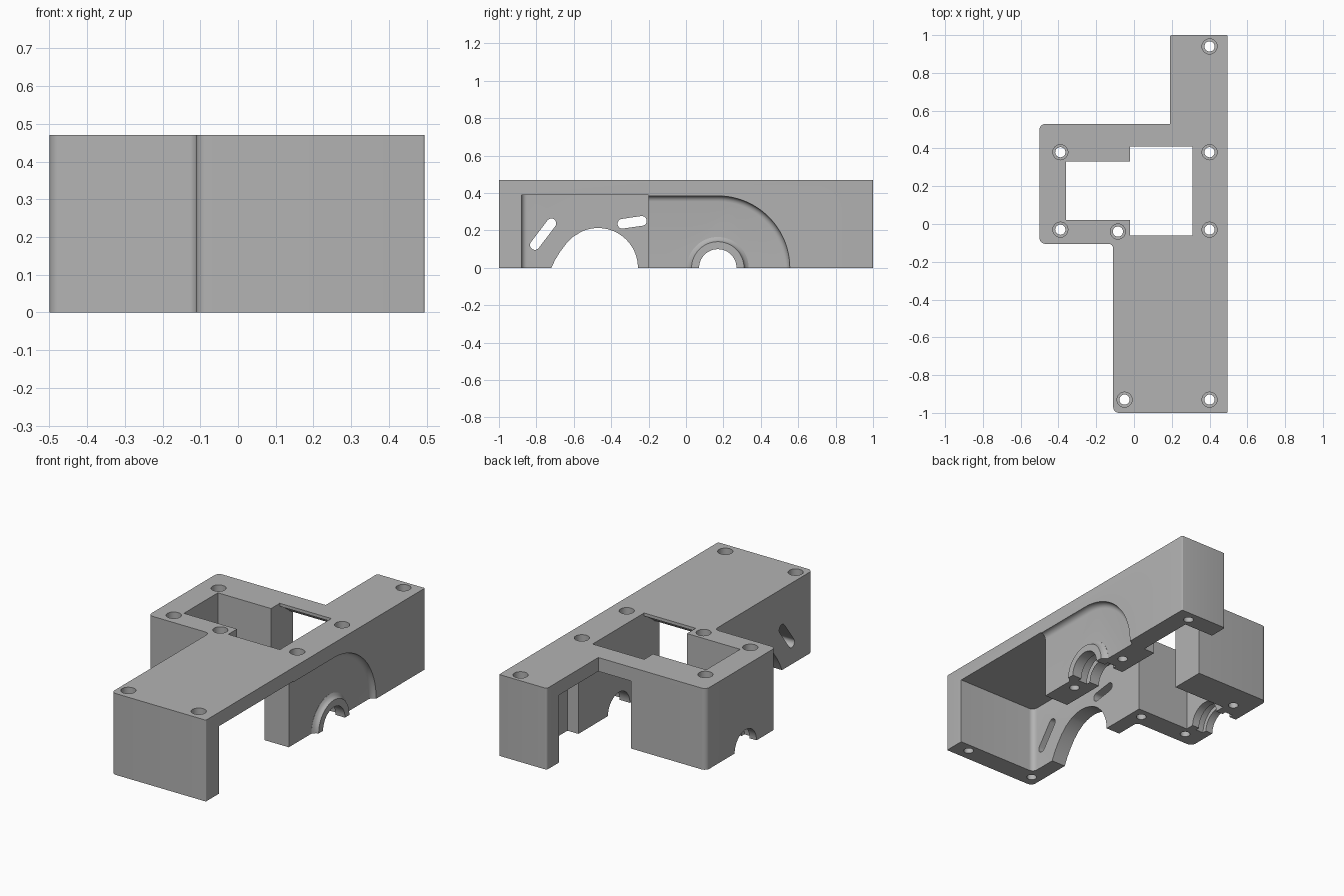
import bpy, bmesh, math
from mathutils import Vector

if "Cube" in bpy.data.objects:
    bpy.data.objects.remove(bpy.data.objects["Cube"], do_unlink=True)

grey = bpy.data.materials.new("light grey")
grey.use_nodes = True
COL = (0.45, 0.45, 0.45, 1)
grey.diffuse_color = COL
grey.node_tree.nodes["Principled BSDF"].inputs["Base Color"].default_value = COL

H = 0.47          # casing height
AXLE_Y = 0.17     # bearing centre


def rounded(corners, steps=6):
    """Plan outline from (x, y, radius) corners."""
    pts, n = [], len(corners)
    for i, (x, y, r) in enumerate(corners):
        p = Vector((x, y))
        if r == 0:
            pts.append((x, y))
            continue
        a = (Vector(corners[i - 1][:2]) - p).normalized()
        b = (Vector(corners[(i + 1) % n][:2]) - p).normalized()
        c = p + (a + b) * r          # right-angled corners
        for k in range(steps + 1):
            t = k / steps * math.pi / 2
            pts.append(tuple(c - b * r * math.cos(t) - a * r * math.sin(t)))
    return pts


def arc(cx, cy, r, a0, a1, n=24):
    return [(cx + r * math.cos(math.radians(a0 + (a1 - a0) * i / n)),
             cy + r * math.sin(math.radians(a0 + (a1 - a0) * i / n))) for i in range(n + 1)]


def loft(name, axis, sections):
    """Solid through (position, points) sections along x or z."""
    bm = bmesh.new()
    rings = []
    for pos, pts in sections:
        rings.append([bm.verts.new((pos, u, v) if axis == "x" else (u, v, pos)) for u, v in pts])
    for lo, hi in zip(rings, rings[1:]):
        for i in range(len(lo)):
            j = (i + 1) % len(lo)
            bm.faces.new((lo[i], lo[j], hi[j], hi[i]))
    bm.faces.new(rings[0][::-1])
    bm.faces.new(rings[-1])
    bmesh.ops.recalc_face_normals(bm, faces=bm.faces)
    me = bpy.data.meshes.new(name)
    bm.to_mesh(me)
    bm.free()
    me.materials.append(grey)
    ob = bpy.data.objects.new(name, me)
    bpy.context.collection.objects.link(ob)
    return ob


def prism(name, axis, pts, a, b):
    return loft(name, axis, [(a, pts), (b, pts)])


def combine(tool, op="DIFFERENCE"):
    tool.hide_render = True
    mod = casing.modifiers.new(tool.name, "BOOLEAN")
    mod.object, mod.operation, mod.solver = tool, op, "EXACT"
    bpy.context.view_layer.objects.active = casing
    bpy.ops.object.modifier_apply(modifier=mod.name)
    bpy.data.objects.remove(tool, do_unlink=True)


# Solid casing outline
casing = prism("gearbox_casing", "z", rounded([
    (-0.11, -1, 0.03), (0.495, -1, 0.006), (0.495, 1, 0.006), (0.19, 1, 0.012),
    (0.19, 0.53, 0), (-0.5, 0.53, 0.03), (-0.5, -0.105, 0.03), (-0.11, -0.105, 0.025)]), 0, H)

# Front cavity, open on the left side
combine(prism("front_cavity", "z", rounded([
    (-0.02, -0.88, 0.03), (0.6, -0.88, 0), (0.6, -0.2, 0), (0.31, -0.2, 0),
    (0.31, 0, 0), (-0.02, 0, 0)]), -0.1, 0.39))

# Round gear cavity in the middle
combine(prism("gear_cavity", "x",
              arc(0.175, 0, 0.51, 0, 180, 48) + [(-0.335, -0.1), (0.685, -0.1)], -0.02, 0.31))

# Rear cavity behind the thin wall
combine(prism("rear_cavity", "z", [
    (-0.02, 0.3), (0.31, 0.3), (0.31, 0.54), (0.38, 0.54), (0.38, 0.89), (0.1, 0.89),
    (0.1, 0.6), (-0.02, 0.6)], -0.1, 0.39))

# Stepped window through the roof
combine(prism("window", "z", [
    (-0.36, 0.02), (-0.02, 0.02), (-0.02, -0.06), (0.31, -0.06),
    (0.31, 0.41), (-0.02, 0.41), (-0.02, 0.33), (-0.36, 0.33)], -0.1, 0.6))


# Shallow recess with a curved rim on the left side
def recess_outline(r):
    return arc(AXLE_Y, 0, r, 0, 90, 28) + [(-0.3, r), (-0.3, -0.1), (AXLE_Y + r, -0.1)]


rim = [(0.465 + 0.03 * (1 - math.cos(t)), 0.355 + 0.03 * math.sin(t))
       for t in [i * math.pi / 10 for i in range(6)]]
combine(loft("recess", "x", [(x, recess_outline(r)) for x, r in rim] + [(0.52, recess_outline(0.385))]))

# Raised bearing boss in the recess
boss = [(0.45, 0.165), (0.466, 0.165), (0.473, 0.153), (0.482, 0.145), (0.495, 0.14)]
combine(loft("bearing_boss", "x", [(x, arc(AXLE_Y, 0, r, 0, 180, 32)) for x, r in boss]), "UNION")

# Bearing bores, each with a wider groove inside the wall
for side, a, b, g0, g1 in (("left", 0.25, 0.6, 0.375, 0.435), ("right", -0.6, -0.3, -0.455, -0.405)):
    for part, r, x0, x1 in (("bore", 0.1, a, b), ("groove", 0.125, g0, g1)):
        combine(prism(f"{side}_{part}", "x", arc(AXLE_Y, 0, r, 0, 360, 48)[:-1], x0, x1))

# Motor opening in the right wall
combine(prism("motor_opening", "x", arc(-0.47, 0, 0.213, 0, 115, 28) + [
    (-0.605, 0.165), (-0.64, 0.13), (-0.675, 0.083), (-0.7, 0.042), (-0.72, 0), (-0.72, -0.1),
    (-0.257, -0.1)], -0.2, 0.1))

# Two adjustment slots in the right wall
for n, (p, q) in enumerate((((-0.808, 0.122), (-0.72, 0.238)), ((-0.34, 0.236), (-0.236, 0.251)))):
    ang = math.degrees(math.atan2(q[1] - p[1], q[0] - p[0]))
    pts = arc(*q, 0.026, ang - 90, ang + 90, 12) + arc(*p, 0.026, ang + 90, ang + 270, 12)
    combine(prism(f"slot_{n}", "x", pts, -0.2, 0.1))

# Counterbored screw holes
for x, y in ((0.4, 0.94), (0.4, 0.38), (0.4, -0.03), (0.4, -0.93),
             (-0.39, 0.38), (-0.39, -0.03), (-0.085, -0.04), (-0.05, -0.93)):
    small = arc(x, y, 0.027, 0, 360, 24)[:-1]
    wide = arc(x, y, 0.04, 0, 360, 24)[:-1]
    combine(loft("screw_hole", "z", [(-0.1, small), (0.42, small), (0.42, wide), (0.6, wide)]))

# Smooth curves, keep edges sharp
bpy.ops.object.select_all(action="DESELECT")
casing.select_set(True)
bpy.context.view_layer.objects.active = casing
bpy.ops.object.shade_smooth_by_angle(angle=math.radians(30))
